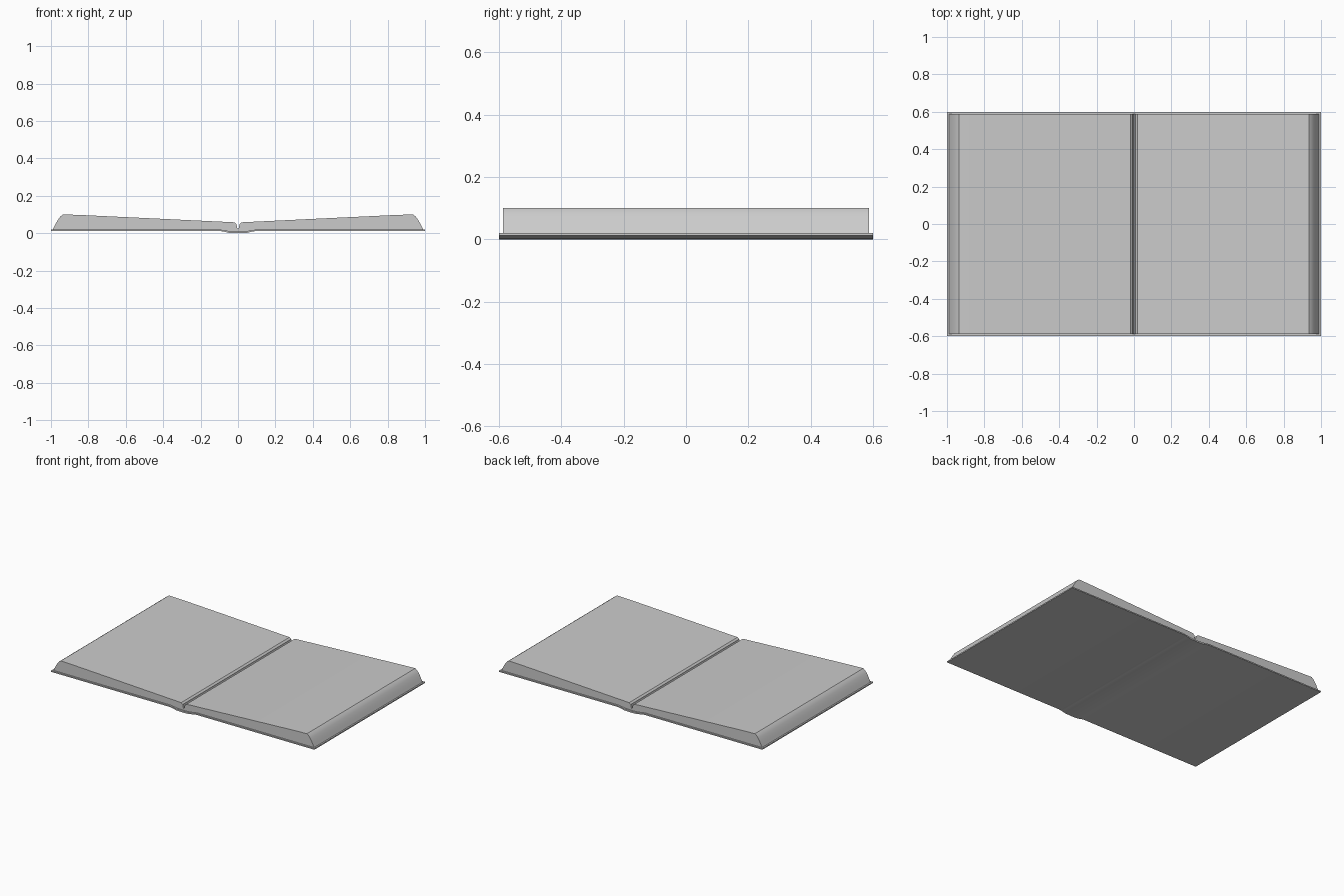
import bpy
import bmesh
import math

if "Cube" in bpy.data.objects:
    bpy.data.objects.remove(bpy.data.objects["Cube"], do_unlink=True)

grey = bpy.data.materials.new("plain grey")
grey.use_nodes = True
colour = (0.6, 0.6, 0.6, 1)
grey.diffuse_color = colour
grey.node_tree.nodes["Principled BSDF"].inputs["Base Color"].default_value = colour


def extruded_profile(name, points, half_depth, side=1):
    """Extrude an (x, z) outline along y; side=-1 mirrors it in x."""
    bm = bmesh.new()
    verts = [bm.verts.new((side * x, -half_depth, z)) for x, z in points]
    face = bm.faces.new(verts)
    grown = bmesh.ops.extrude_face_region(bm, geom=[face])["geom"]
    new_verts = [g for g in grown if isinstance(g, bmesh.types.BMVert)]
    bmesh.ops.translate(bm, verts=new_verts, vec=(0, 2 * half_depth, 0))
    bmesh.ops.recalc_face_normals(bm, faces=bm.faces)
    mesh = bpy.data.meshes.new(name)
    bm.to_mesh(mesh)
    bm.free()
    mesh.materials.append(grey)
    obj = bpy.data.objects.new(name, mesh)
    bpy.context.collection.objects.link(obj)
    bpy.ops.object.select_all(action="DESELECT")
    obj.select_set(True)
    bpy.context.view_layer.objects.active = obj
    bpy.ops.object.shade_smooth_by_angle(angle=math.radians(25))
    return obj


# Thin cover, dipping to a rounded spine in the middle
underside = [(0, 0), (0.05, 0.002), (0.075, 0.008), (0.1, 0.012), (1, 0.012)]
inside = [(1, 0.02), (0.1, 0.02), (0.05, 0.012), (0, 0.01)]
right_half = underside + inside
left_half = [(-x, z) for x, z in reversed(right_half[1:-1])]
extruded_profile("cover", right_half + left_half, 0.6)

# Page blocks: gutter, gently rising top, curved fore edge
gutter = [(0, 0.01), (0, 0.022), (0.005, 0.03), (0.008, 0.048), (0.02, 0.058)]
top = [(0.5, 0.081), (0.85, 0.0975), (0.935, 0.1)]
fore_edge = [(0.948, 0.091), (0.96, 0.075), (0.972, 0.056), (0.982, 0.036), (0.99, 0.02)]
bottom = [(0.1, 0.02), (0.05, 0.012)]
for name, side in (("left_pages", 1), ("right_pages", -1)):
    extruded_profile(name, gutter + top + fore_edge + bottom, 0.588, side)
